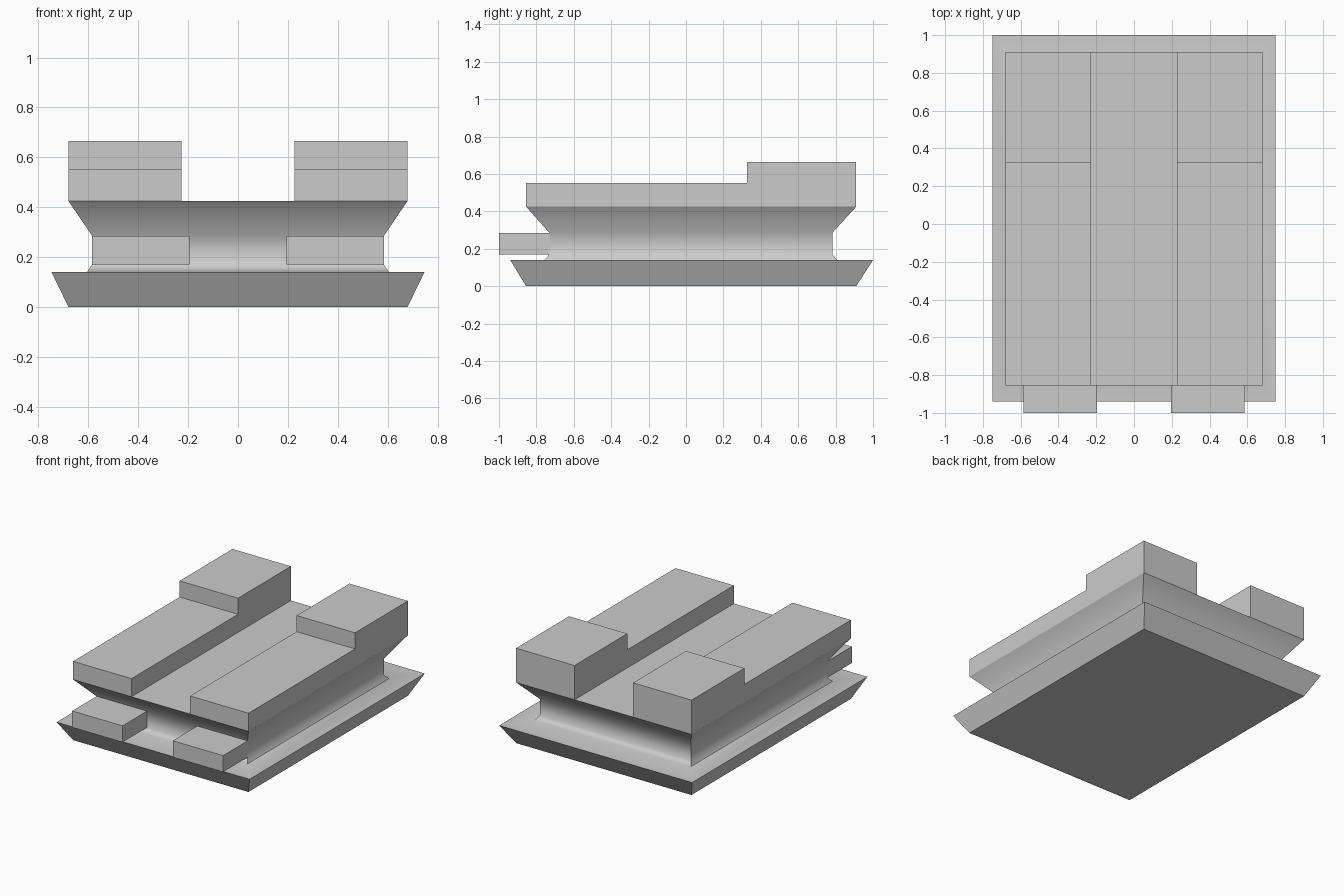
import bpy
import bmesh
import math

if "Cube" in bpy.data.objects:
    bpy.data.objects.remove(bpy.data.objects["Cube"])


def make_object(name, bm, mirrored=False):
    bmesh.ops.recalc_face_normals(bm, faces=bm.faces)
    mesh = bpy.data.meshes.new(name)
    bm.to_mesh(mesh)
    bm.free()
    obj = bpy.data.objects.new(name, mesh)
    bpy.context.collection.objects.link(obj)
    if mirrored:
        mod = obj.modifiers.new("mirror_x", 'MIRROR')
        mod.use_axis[0] = True
    return obj


def loft_rectangles(name, rings):
    """Stack rectangles given as (z, half_width, y_front, y_back)."""
    bm = bmesh.new()
    loops = [[bm.verts.new(p) for p in
              ((-w, y0, z), (w, y0, z), (w, y1, z), (-w, y1, z))]
             for z, w, y0, y1 in rings]
    for a, b in zip(loops, loops[1:]):
        for i in range(4):
            j = (i + 1) % 4
            bm.faces.new((a[i], a[j], b[j], b[i]))
    bm.faces.new(loops[0])
    bm.faces.new(loops[-1])
    return make_object(name, bm)


def extrude_side_profile(name, profile, x0, x1):
    """Extrude a (y, z) outline from x0 to x1 and mirror it."""
    bm = bmesh.new()
    face = bm.faces.new([bm.verts.new((x0, y, z)) for y, z in profile])
    ext = bmesh.ops.extrude_face_region(bm, geom=[face], use_keep_orig=True)
    moved = [v for v in ext["geom"] if isinstance(v, bmesh.types.BMVert)]
    bmesh.ops.translate(bm, verts=moved, vec=(x1 - x0, 0, 0))
    return make_object(name, bm, mirrored=True)


# Flared base plate, waisted neck and flat deck
body = loft_rectangles("base_and_neck", [
    (0.0, 0.68, -0.855, 0.91),
    (0.14, 0.748, -0.94, 1.0),
    (0.14, 0.605, -0.757, 0.808),
    (0.17, 0.585, -0.73, 0.782),
    (0.285, 0.585, -0.73, 0.782),
    (0.425, 0.68, -0.855, 0.91),
])
bpy.context.view_layer.objects.active = body
body.select_set(True)
bpy.ops.object.shade_smooth_by_angle(angle=math.radians(50))

# Side rails with a raised block at the back
extrude_side_profile("stepped_rails", [
    (-0.855, 0.425), (0.91, 0.425), (0.91, 0.665),
    (0.325, 0.665), (0.325, 0.552), (-0.855, 0.552)], 0.227, 0.68)

# Front tabs sticking out of the neck
extrude_side_profile("front_tabs", [
    (-1.0, 0.17), (-0.73, 0.17), (-0.73, 0.285), (-1.0, 0.285)], 0.195, 0.585)
